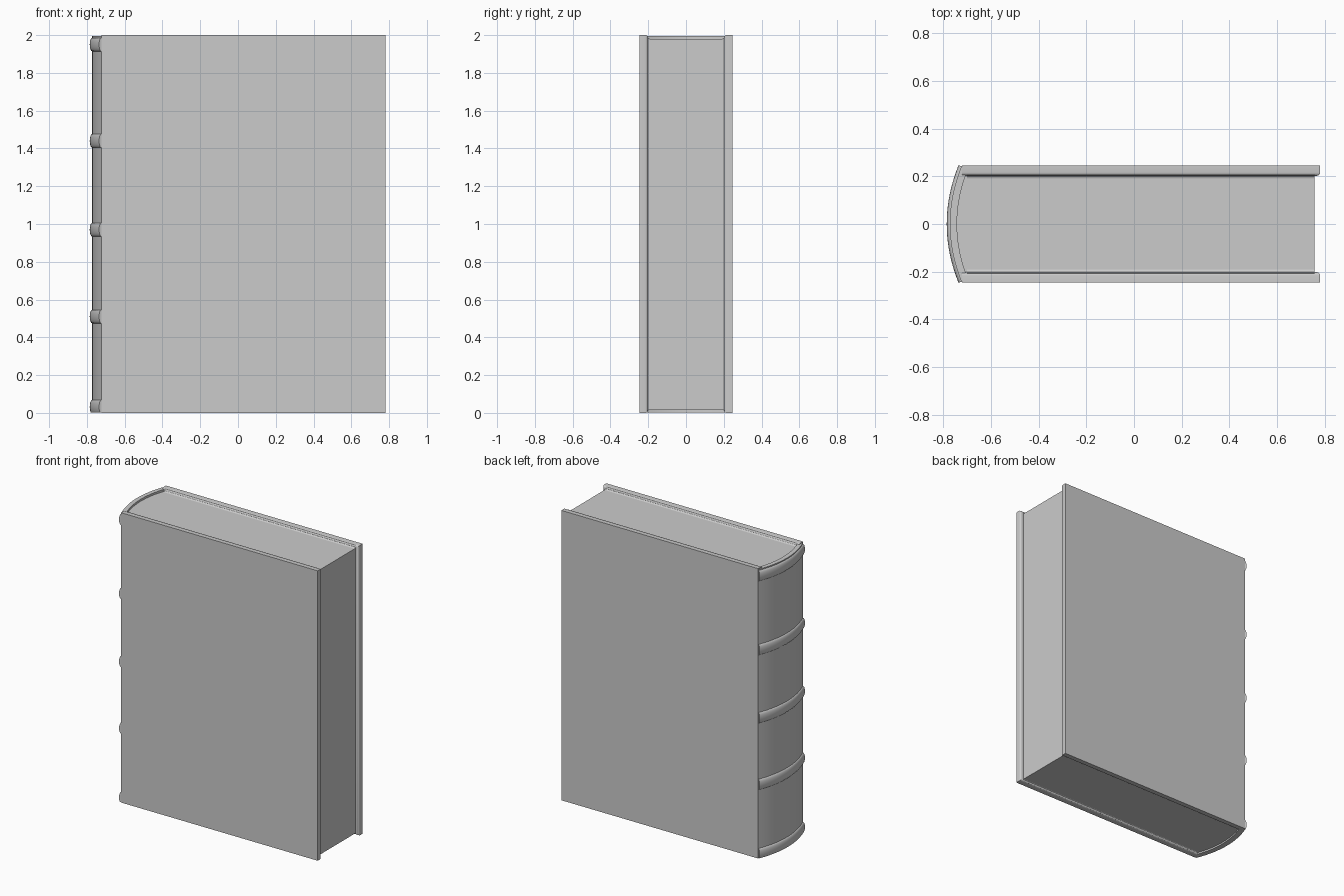
import bpy, bmesh, math

if "Cube" in bpy.data.objects:
    bpy.data.objects.remove(bpy.data.objects["Cube"])

H = 2.0          # book height
HALF = 0.242     # half width of the spine
RIBS = [0.032, 0.51, 0.97, 1.44, 1.95]


def make_object(name, bm, smooth=True):
    bmesh.ops.recalc_face_normals(bm, faces=bm.faces)
    mesh = bpy.data.meshes.new(name)
    bm.to_mesh(mesh)
    bm.free()
    obj = bpy.data.objects.new(name, mesh)
    bpy.context.collection.objects.link(obj)
    if smooth:
        bpy.ops.object.select_all(action='DESELECT')
        obj.select_set(True)
        bpy.context.view_layer.objects.active = obj
        bpy.ops.object.shade_smooth_by_angle(angle=math.radians(40))
    return obj


def loft(name, rings):
    """Skin a stack of closed rings and cap both ends."""
    bm = bmesh.new()
    rows = [[bm.verts.new(p) for p in ring] for ring in rings]
    n = len(rows[0])
    for a, b in zip(rows, rows[1:]):
        for i in range(n):
            j = (i + 1) % n
            bm.faces.new((a[i], a[j], b[j], b[i]))
    bm.faces.new(rows[0])
    bm.faces.new(rows[-1])
    return make_object(name, bm)


def arc(offset, z, steps=20):
    """Curved back of the book, pushed outward by offset."""
    pts = []
    for i in range(steps + 1):
        y = HALF * (2 * i / steps - 1)
        slope = 1.66 * y
        k = offset / math.hypot(1, slope)
        pts.append((-0.772 + 0.83 * y * y - k, y + slope * k, z))
    return pts


def rib_height(z):
    bump = max(max(0, 1 - ((z - r) / 0.036) ** 2) for r in RIBS)
    return 0.013 * math.sqrt(bump)


# Spine with raised bands
levels = {0.003, 0.2, 0.3, 0.75, 1.2, 1.7, 1.994}
for r in RIBS:
    for k in range(-6, 7):
        z = r + 0.036 * math.sin(k * math.pi / 12)
        if 0.003 < z < 1.994:
            levels.add(round(z, 5))
levels = sorted(levels)
loft("spine", [arc(rib_height(z), z) + arc(-0.03, z)[::-1] for z in levels])

# Pages, with a rounded back tucked inside the spine
page_rings = []
for z in (0.014, 1.98):
    back = [(x, max(-0.207, min(0.207, y)), z) for x, y, z in arc(-0.025, z)]
    page_rings.append(back + [(0.757, 0.207, z), (0.757, -0.207, z)])
loft("pages", page_rings)

# Cover boards, sharp outside and rounded on the inner edges
for name, side in (("front_cover", -1), ("back_cover", 1)):
    bm = bmesh.new()
    bmesh.ops.create_cube(bm, size=1)
    for v in bm.verts:
        v.co.x = 0.78 if v.co.x > 0 else -0.722
        v.co.y = side * (0.245 if v.co.y * side > 0 else 0.202)
        v.co.z = H if v.co.z > 0 else 0.0
    inner = [e for e in bm.edges
             if all(abs(v.co.y) < 0.21 for v in e.verts)
             and not all(v.co.x < 0 for v in e.verts)]
    bmesh.ops.bevel(bm, geom=inner, offset=0.014, segments=4,
                    profile=0.5, affect='EDGES')
    make_object(name, bm)

# Soft hollow where the pages meet the boards at head and tail
for end, z0, dz in (("head", 1.975, 0.018), ("tail", 0.019, -0.012)):
    for side in (-1, 1):
        section = [(side * 0.212, z0)]
        for i in range(6):
            a = i * math.pi / 10
            section.append((side * (0.188 + 0.018 * math.sin(a)),
                            z0 + dz * (1.25 - math.cos(a))))
        section.append((side * 0.212, z0 + dz))
        loft(end + "_fillet_" + ("back" if side > 0 else "front"),
             [[(x, y, z) for y, z in section] for x in (-0.7, 0.756)])
